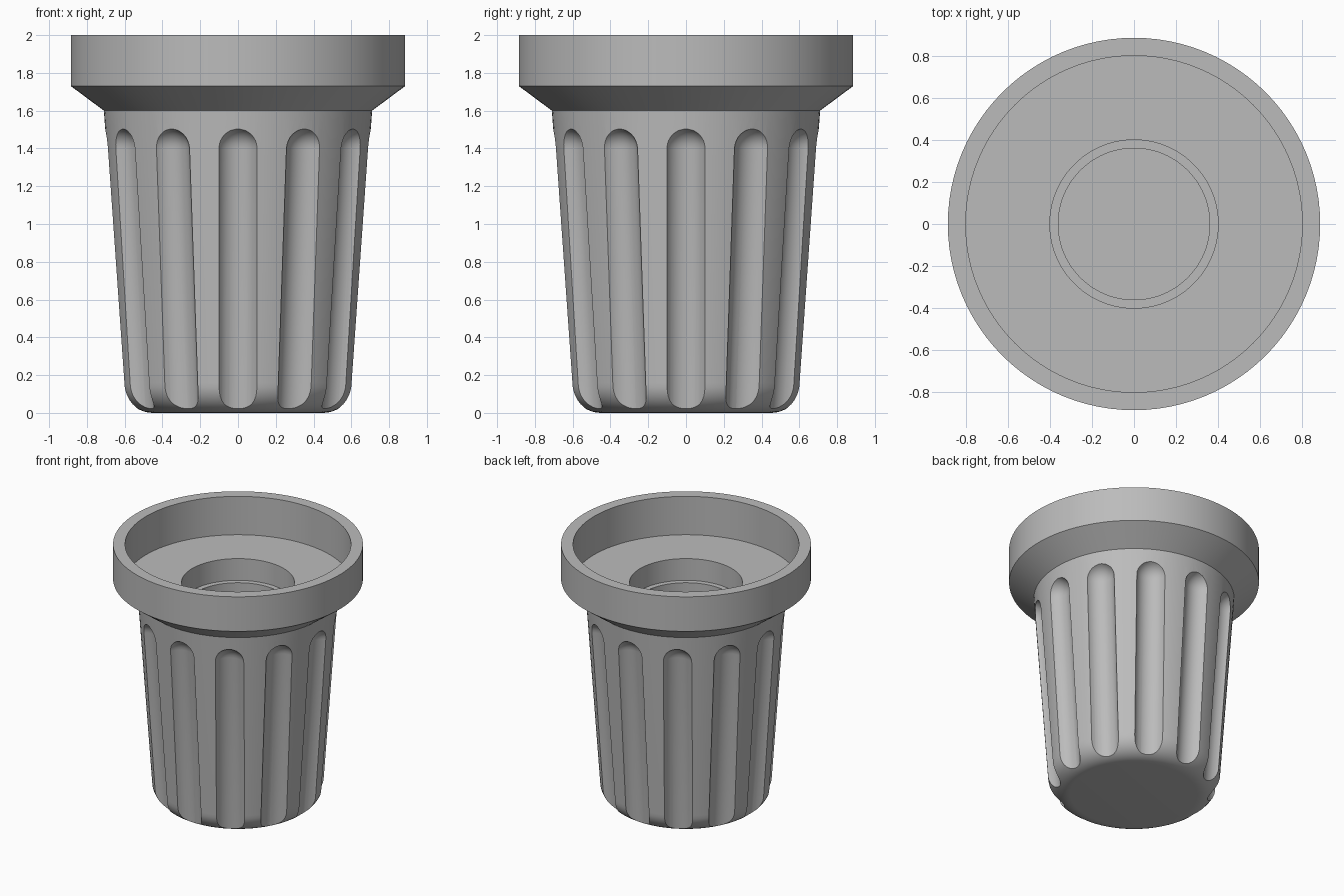
import bpy, bmesh, math
from mathutils import Matrix, Vector

cube = bpy.data.objects.get("Cube")
if cube:
    bpy.data.objects.remove(cube, do_unlink=True)

grey = bpy.data.materials.new("plain grey")
grey.use_nodes = True
colour = (0.5, 0.5, 0.5, 1)
grey.diffuse_color = colour
grey.node_tree.nodes["Principled BSDF"].inputs["Base Color"].default_value = colour


def revolve(name, profile, steps, matrix=None):
    """Spin a radius/height profile around z into a closed solid."""
    bm = bmesh.new()
    verts = [bm.verts.new((r, 0, z)) for r, z in profile]
    edges = [bm.edges.new(pair) for pair in zip(verts, verts[1:])]
    bmesh.ops.spin(bm, geom=verts + edges, cent=(0, 0, 0), axis=(0, 0, 1),
                   angle=math.tau, steps=steps, use_duplicate=False)
    bmesh.ops.remove_doubles(bm, verts=bm.verts, dist=1e-5)
    bmesh.ops.recalc_face_normals(bm, faces=bm.faces)
    if matrix:
        bm.transform(matrix)
    mesh = bpy.data.meshes.new(name)
    bm.to_mesh(mesh)
    bm.free()
    mesh.materials.append(grey)
    obj = bpy.data.objects.new(name, mesh)
    bpy.context.collection.objects.link(obj)
    return obj


def arc(radius, z, start, end, count):
    """Points of a circular arc centred on the axis at height z."""
    angles = [start + (end - start) * i / count for i in range(count + 1)]
    return [(radius * math.cos(a), z + radius * math.sin(a)) for a in angles]


# Cup body: rounded foot, tapering wall, flared collar, stepped recess
foot, fillet = 0.61, 0.16
corner = [(foot - fillet + r, z) for r, z in arc(fillet, fillet, -math.pi / 2, 0, 10)]
recess = [(0.8, 2), (0.8, 1.7), (0.4, 1.7), (0.4, 1.53), (0.36, 1.53), (0.36, 0.2), (0, 0.2)]
outline = [(0, 0)] + corner + [(0.71, 1.6), (0.885, 1.73), (0.885, 2)] + recess
body = revolve("fluted_cup", outline, 96)

# Flutes: round-ended cutters leaning with the wall, twelve around
tilt = math.atan2(0.1, 1.44)
radius, offset, length = 0.114, 0.044, 1.6
capsule = (arc(radius, -length, -math.pi / 2, 0, 8) + arc(radius, 0, 0, math.pi / 2, 8))
capsule[0], capsule[-1] = (0, capsule[0][1]), (0, capsule[-1][1])
top_z = 1.395
top_r = 0.71 - (1.6 - top_z) * math.tan(tilt) + offset
cutters = bpy.data.collections.new("flute_cutters")
bpy.context.scene.collection.children.link(cutters)
for i in range(12):
    place = (Matrix.Rotation(math.tau * i / 12, 4, "Z")
             @ Matrix.Translation(Vector((top_r, 0, top_z)))
             @ Matrix.Rotation(tilt, 4, "Y"))
    cutter = revolve(f"flute_cutter_{i + 1}", capsule, 32, place)
    bpy.context.collection.objects.unlink(cutter)
    cutters.objects.link(cutter)
    cutter.hide_render = True
    cutter.hide_set(True)

cut = body.modifiers.new("flutes", "BOOLEAN")
cut.operation = "DIFFERENCE"
cut.operand_type = "COLLECTION"
cut.collection = cutters
cut.solver = "EXACT"

# Apply the cut so that shading follows the finished edges
bpy.ops.object.select_all(action="DESELECT")
body.select_set(True)
bpy.context.view_layer.objects.active = body
bpy.ops.object.modifier_apply(modifier=cut.name)
for cutter in list(cutters.objects):
    bpy.data.objects.remove(cutter, do_unlink=True)
bpy.data.collections.remove(cutters)
bpy.ops.object.shade_smooth_by_angle(angle=math.radians(28))
